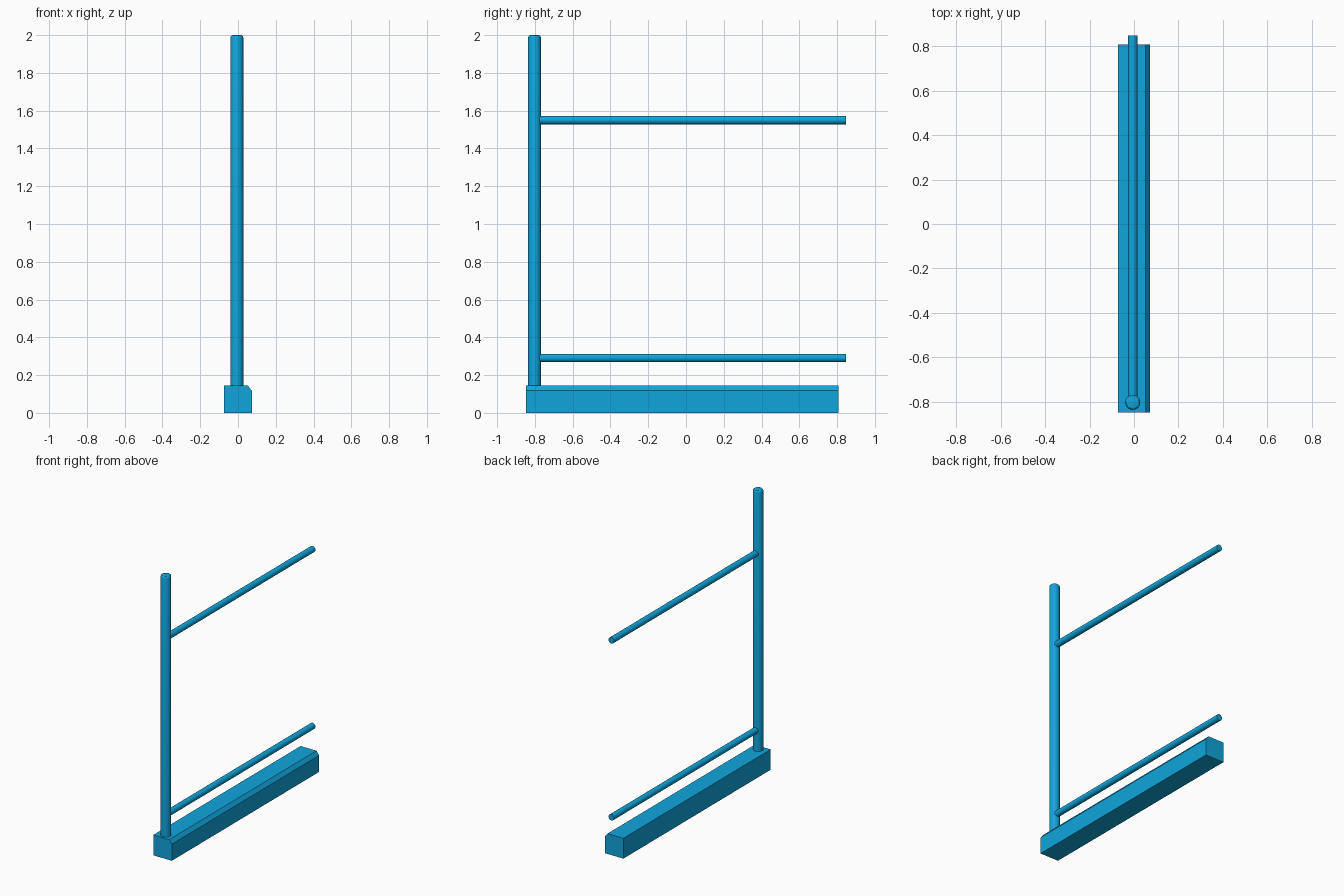
import bpy, bmesh, math
from mathutils import Matrix, Vector

cube = bpy.data.objects.get("Cube")
if cube:
    bpy.data.objects.remove(cube, do_unlink=True)

blue = bpy.data.materials.new("bright blue")
blue.use_nodes = True
colour = (0.005, 0.376, 0.716, 1)
blue.diffuse_color = colour
blue.node_tree.nodes["Principled BSDF"].inputs["Base Color"].default_value = colour


def add_object(name, bm):
    bmesh.ops.recalc_face_normals(bm, faces=bm.faces[:])
    mesh = bpy.data.meshes.new(name)
    bm.to_mesh(mesh)
    bm.free()
    mesh.materials.append(blue)
    obj = bpy.data.objects.new(name, mesh)
    bpy.context.collection.objects.link(obj)
    bpy.ops.object.select_all(action="DESELECT")
    obj.select_set(True)
    bpy.context.view_layer.objects.active = obj
    bpy.ops.object.shade_smooth_by_angle(angle=math.radians(30))
    return obj


def rod(name, start, end, radius, bevel=0):
    """Round rod from start to end, with an optional rounded far rim."""
    start, end = Vector(start), Vector(end)
    length = (end - start).length
    bm = bmesh.new()
    bmesh.ops.create_cone(bm, cap_ends=True, segments=24, radius1=radius,
                          radius2=radius, depth=length)
    if bevel:
        rim = [e for e in bm.edges if all(v.co.z > 0 for v in e.verts)]
        bmesh.ops.bevel(bm, geom=rim, offset=bevel, segments=3,
                        profile=0.5, affect="EDGES")
    turn = (end - start).to_track_quat("Z", "Y").to_matrix().to_4x4()
    bm.transform(Matrix.Translation((start + end) / 2) @ turn)
    return add_object(name, bm)


# Base beam, chamfered along its upper left edge
half, top, front, back = 0.073, 0.145, -0.848, 0.808
section = [(-half, 0), (half, 0), (half, 0.118), (0.052, top), (-half, top)]
bm = bmesh.new()
face = bm.faces.new([bm.verts.new((x, front, z)) for x, z in section])
extruded = bmesh.ops.extrude_face_region(bm, geom=[face])["geom"]
bmesh.ops.translate(bm, vec=(0, back - front, 0),
                    verts=[g for g in extruded if isinstance(g, bmesh.types.BMVert)])
if len(bm.faces) < len(section) + 2:
    bm.faces.new([v for v in bm.verts if v.co.y < front + 0.001])
add_object("base_beam", bm)

# Upright post near the front end
axis_x, post_y = -0.006, -0.802
rod("post", (axis_x, post_y, 0.14), (axis_x, post_y, 2), 0.034, bevel=0.013)

# Two rails running back from the post
for name, z in (("lower_rail", 0.291), ("upper_rail", 1.55)):
    rod(name, (axis_x, -0.78, z), (axis_x, 0.848, z), 0.022)
